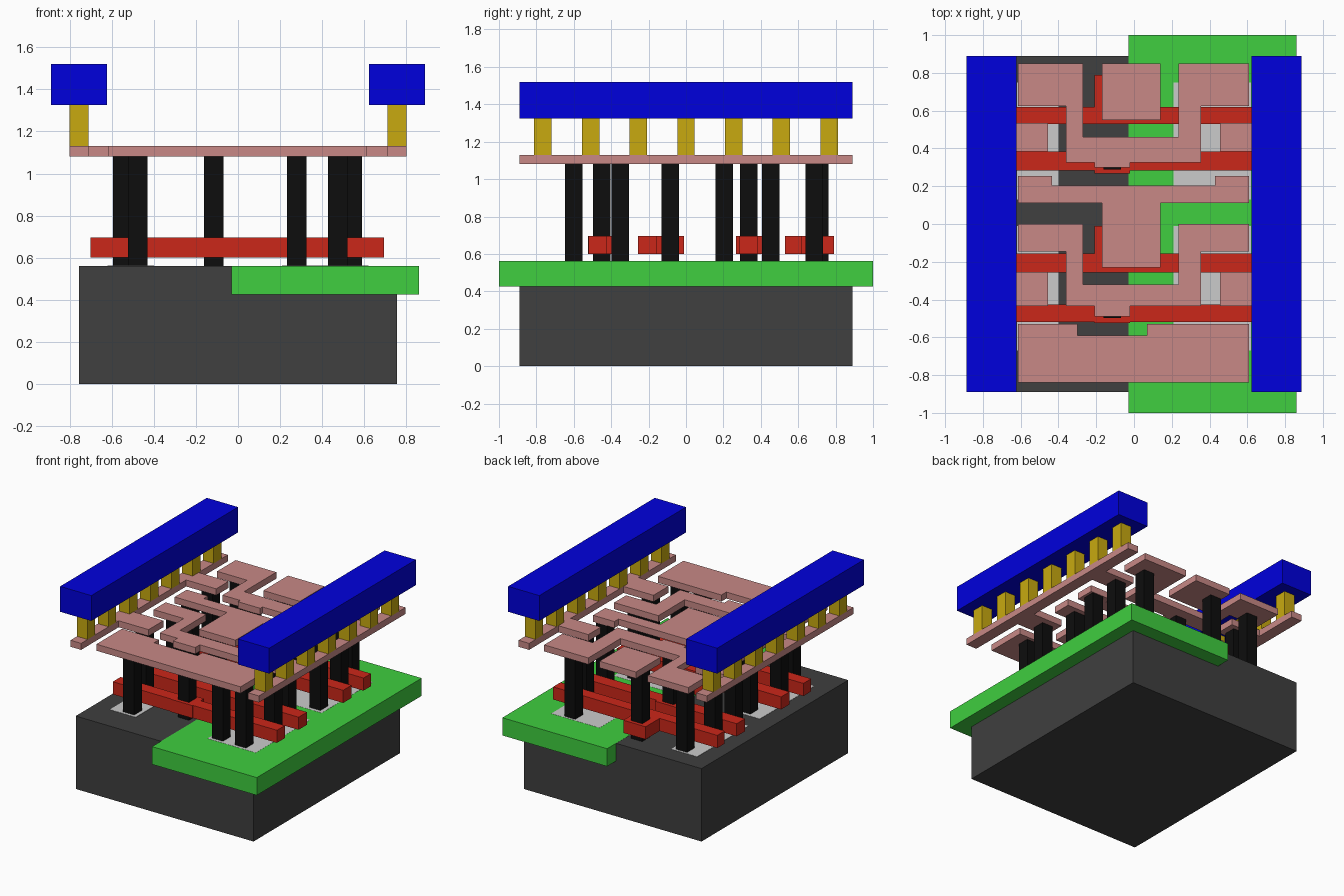
import bpy, bmesh

if "Cube" in bpy.data.objects:
    bpy.data.objects.remove(bpy.data.objects["Cube"])


def material(name, rgb):
    m = bpy.data.materials.new(name)
    m.diffuse_color = (*rgb, 1)
    m.use_nodes = True
    m.node_tree.nodes["Principled BSDF"].inputs["Base Color"].default_value = m.diffuse_color
    return m


DARK = material("dark_grey", (0.05, 0.05, 0.05))
GREEN = material("green", (0.05, 0.62, 0.05))
RED = material("red", (0.6, 0.02, 0.01))
BLACK = material("black", (0.004, 0.004, 0.004))
PINK = material("pink", (0.58, 0.25, 0.24))
GOLD = material("gold", (0.58, 0.4, 0.005))
BLUE = material("blue", (0.0, 0.0, 0.72))


def plate(name, pts, z0, z1, mat=None):
    """Flat outline in x, y extruded from z0 to z1."""
    bm = bmesh.new()
    face = bm.faces.new([bm.verts.new((x, y, z0)) for x, y in pts])
    ext = bmesh.ops.extrude_face_region(bm, geom=[face])
    for v in ext["geom"]:
        if isinstance(v, bmesh.types.BMVert):
            v.co.z = z1
    bmesh.ops.recalc_face_normals(bm, faces=bm.faces)
    me = bpy.data.meshes.new(name)
    bm.to_mesh(me)
    bm.free()
    ob = bpy.data.objects.new(name, me)
    bpy.context.collection.objects.link(ob)
    if mat:
        me.materials.append(mat)
    return ob


def box(name, x0, x1, y0, y1, z0, z1, mat=None):
    return plate(name, [(x0, y0), (x1, y0), (x1, y1), (x0, y1)], z0, z1, mat)


TOP = 0.56

# Substrate block and the well overlapping its right half
box("substrate", -0.755, 0.755, -0.89, 0.89, 0, TOP, DARK)
box("well", -0.03, 0.86, -1, 1, 0.425, TOP + 0.001, GREEN)

# Diffusion areas flush with the substrate top
for y0, y1 in ((-0.67, -0.01), (0.13, 0.75)):
    box("diffusion_left", -0.62, -0.40, y0, y1, 0.5, TOP + 0.002)
    box("diffusion_right", 0.21, 0.62, y0, y1, 0.5, TOP + 0.002)


# Gate bars, each with a wider contact pad (p0..p1)
def gate(y0, y1, p0, p1):
    a, b, l, r = -0.70, 0.695, -0.21, -0.02
    pts = [(a, y0)]
    if p0 < y0:
        pts += [(l, y0), (l, p0), (r, p0), (r, y0)]
    pts += [(b, y0), (b, y1), (r, y1), (r, p1), (l, p1), (l, y1), (a, y1)]
    plate("gate_bar", pts, 0.60, 0.697, RED)


gate(-0.52, -0.425, -0.525, -0.385)
gate(-0.257, -0.155, -0.257, -0.01)
gate(0.283, 0.385, 0.267, 0.406)
gate(0.53, 0.62, 0.53, 0.79)

# Contact posts
W = 0.093


def post(x, y):
    box("contact_post", x, x + W, y, y + W, TOP, 1.08, BLACK)


for y in (-0.647, -0.13, 0.64):          # inner pairs
    post(-0.522, y)
    post(0.428, y)
for y in (-0.397, 0.157, 0.407):         # outer pairs
    post(-0.595, y)
    post(0.497, y)
for y in (-0.497, -0.13, 0.288, 0.67):   # posts on the gate pads
    post(-0.162, y)
post(0.232, -0.647)

# Lower metal layer
M0, M1 = 1.08, 1.13
L, R = -0.615, 0.61


def link(name, top, pad, inner, under, tip):
    """U-shaped track joining a left and a right pad, with a tip below."""
    plate(name, [(L, top), (-0.27, top), (-0.27, inner), (0.235, inner),
                 (0.235, top), (R, top), (R, pad), (0.355, pad),
                 (0.355, under), (-0.02, under), (-0.02, tip), (-0.21, tip),
                 (-0.21, under), (-0.36, under), (-0.36, pad), (L, pad)],
          M0, M1, PINK)


link("back_track", 0.85, 0.625, 0.46, 0.325, 0.298)
link("front_track", 0.0, -0.145, -0.32, -0.435, -0.49)
box("input_pad", -0.17, 0.14, 0.55, 0.85, M0, M1, PINK)
plate("middle_track", [(L, 0.11), (-0.17, 0.11), (-0.17, -0.23), (0.14, -0.23),
                       (0.14, 0.11), (R, 0.11), (R, 0.255), (0.43, 0.255),
                       (0.43, 0.205), (-0.435, 0.205), (-0.435, 0.255), (L, 0.255)],
      M0, M1, PINK)
plate("output_pad", [(L, -0.84), (R, -0.84), (R, -0.53), (0.07, -0.53),
                     (0.07, -0.59), (-0.30, -0.59), (-0.30, -0.53), (L, -0.53)],
      M0, M1, PINK)

# Side rails with tabs, vias and upper metal beams
for side, s in (("left", -1), ("right", 1)):
    pts = [(0.80, -0.89), (0.80, 0.89), (0.71, 0.89)]
    for y0, y1 in ((0.385, 0.535), (-0.435, -0.255)):
        pts += [(0.71, y1), (0.455, y1), (0.455, y0), (0.71, y0)]
    pts.append((0.71, -0.89))
    plate(side + "_rail", [(s * x, y) for x, y in pts], M0, M1, PINK)
    xa, xb = sorted((s * 0.71, s * 0.80))
    for i in range(-3, 4):
        y = i * 0.255
        box(side + "_via", xa, xb, y - W / 2, y + W / 2, M1, 1.325, GOLD)
    xa, xb = sorted((s * 0.623, s * 0.888))
    box(side + "_beam", xa, xb, -0.89, 0.89, 1.325, 1.52, BLUE)
